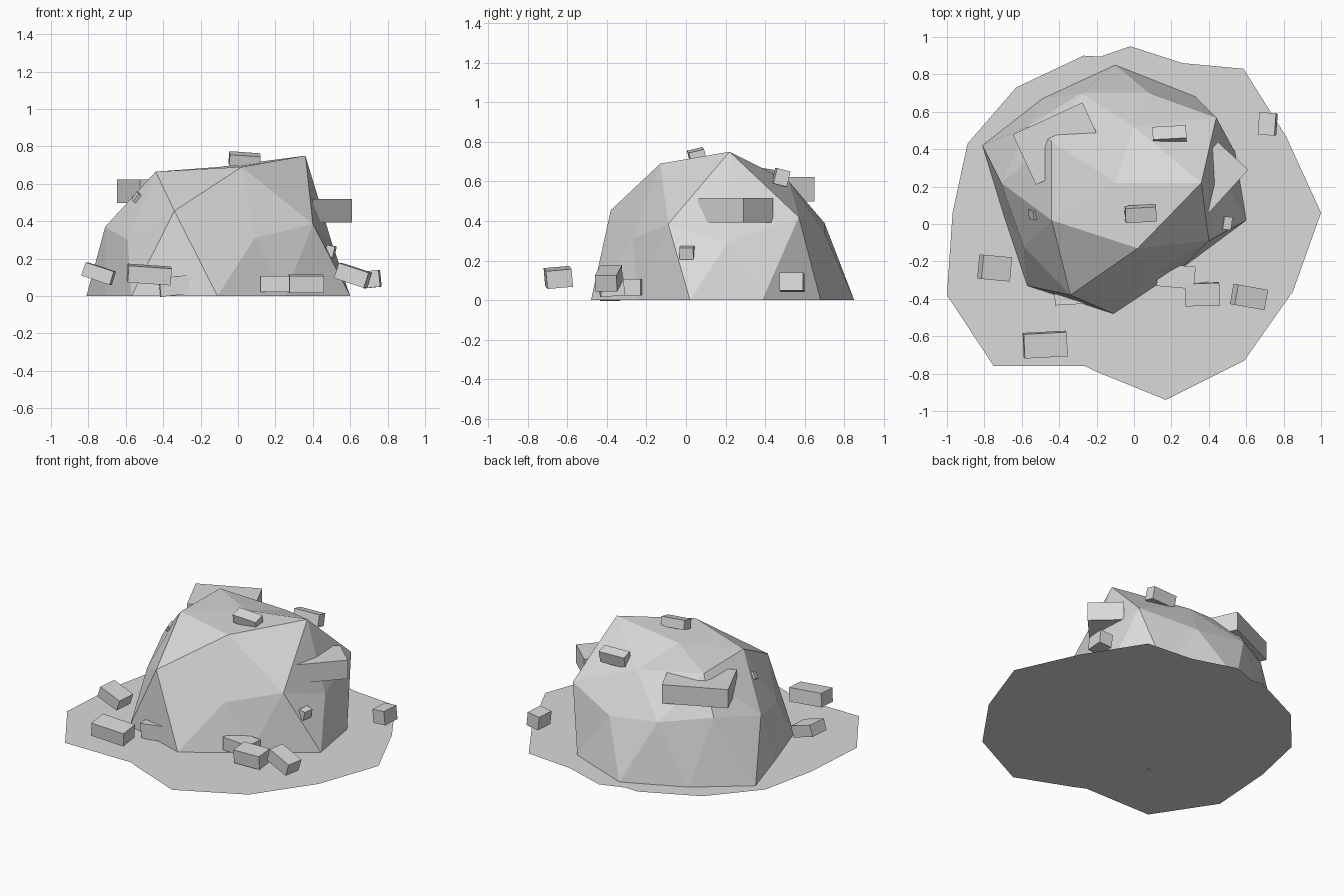
import bpy, bmesh
from math import radians
from mathutils import Matrix, Vector, Euler

old = bpy.data.objects.get("Cube")
if old:
    bpy.data.objects.remove(old, do_unlink=True)

stone = bpy.data.materials.new("stone_grey")
stone.use_nodes = True
GREY = (0.7, 0.7, 0.7, 1)
stone.diffuse_color = GREY
stone.node_tree.nodes["Principled BSDF"].inputs["Base Color"].default_value = GREY


def finish(name, bm, recalc=True):
    if recalc:
        bmesh.ops.recalc_face_normals(bm, faces=bm.faces)
    mesh = bpy.data.meshes.new(name)
    bm.to_mesh(mesh)
    bm.free()
    mesh.materials.append(stone)
    obj = bpy.data.objects.new(name, mesh)
    bpy.context.collection.objects.link(obj)
    return obj


def sheet(name, outline, z):
    bm = bmesh.new()
    face = bm.faces.new([bm.verts.new((x, y, z)) for x, y in outline])
    face.normal_update()
    if face.normal.z < 0:
        face.normal_flip()
    finish(name, bm, False)


def block(name, centre, size, turn=(0, 0, 0)):
    bm = bmesh.new()
    rot = Euler([radians(a) for a in turn]).to_matrix().to_4x4()
    scale = Matrix.Diagonal(Vector((*size, 1)))
    bmesh.ops.create_cube(bm, size=1, matrix=Matrix.Translation(centre) @ rot @ scale)
    finish(name, bm)


# Ground sheet with a smaller patch on it
sheet("ground", [(-.02, .95), (.26, .86), (.585, .83), (.815, .465), (1, .06), (.85, -.36),
                 (.59, -.73), (.17, -.94), (-.2, -.79), (-.26, -.76), (-.75, -.76), (-1, -.38),
                 (-.97, .06), (-.89, .43), (-.63, .73), (-.27, .9), (-.18, .895)], 0)
sheet("ground_patch", [(-.4, -.5), (-.34, -.7), (-.2, -.79), (0, -.84), (.22, -.78),
                       (.39, -.68), (.44, -.5), (.4, -.3), (-.3, -.3)], .002)

# Faceted boulder: crown, shoulder ring (crest points and saddles), then the foot
bm = bmesh.new()
V = lambda pts: [bm.verts.new(p) for p in pts]
top = bm.verts.new((-.1, .22, .69))
crown = V([(.36, .22, .75), (0, .52, .6), (-.44, .44, .66), (-.44, .02, .665), (.02, -.13, .69)])
crest = V([(.5, .21, .29), (.08, .7, .34), (-.57, .52, .43), (-.59, -.12, .3), (.09, -.27, .31)])
saddle = V([(.44, .57, .42), (-.28, .7, .39), (-.71, .22, .37), (-.34, -.38, .455), (.4, -.09, .385)])
foot = V([(x, y, 0) for x, y in
          [(.54, .385), (.33, .68), (-.1, .85), (-.49, .67), (-.81, .42),
           (-.7, .06), (-.57, -.33), (-.11, -.48), (.25, -.24), (.6, .02)]])
for i in range(5):
    j = (i + 1) % 5
    a, b, c = foot[2 * i], foot[2 * i + 1], foot[2 * j]
    for tri in [(top, crown[i], crown[j]),
                (crown[i], saddle[i], crown[j]),
                (crown[i], crest[i], saddle[i]),
                (crown[j], saddle[i], crest[j]),
                (crest[i], a, saddle[i]),
                (saddle[i], a, b),
                (saddle[i], b, crest[j]),
                (crest[j], b, c)]:
        bm.faces.new(tri)
finish("boulder", bm)

# Blocks stuck into the boulder
block("summit_block", (.035, .055, .73), (.165, .08, .06), (14, 4, 3))
block("left_large_block", (.425, .25, .455), (.31, .22, .125), (0, 0, 47.6))
block("back_large_block", (-.4, .43, .56), (.41, .295, .125), (0, 0, 24.7))
block("back_small_block", (.19, .48, .62), (.18, .07, .08), (-14, 0, 3))
block("right_chip", (-.53, .055, .52), (.05, .05, .05), (20, 30, 20))
block("left_chip", (.495, .005, .24), (.045, .07, .06), (0, 12, -8))

# Blocks lying on the ground
block("back_left_block", (.715, .535, .09), (.09, .12, .09), (0, -6, -4))
block("right_block", (-.745, -.235, .12), (.16, .13, .075), (0, 18, -5))
block("front_right_block", (-.475, -.645, .115), (.23, .13, .09), (5, 4, 3))
block("front_left_block", (.365, -.375, .065), (.185, .12, .09), (4, 0, 2))
block("far_left_block", (.615, -.39, .11), (.17, .11, .085), (0, 18, -10))
block("inner_left_block", (.225, -.28, .065), (.2, .12, .085), (0, 0, -5))
block("inner_right_block", (-.33, -.38, .055), (.18, .1, .1), (0, -6, 3))
